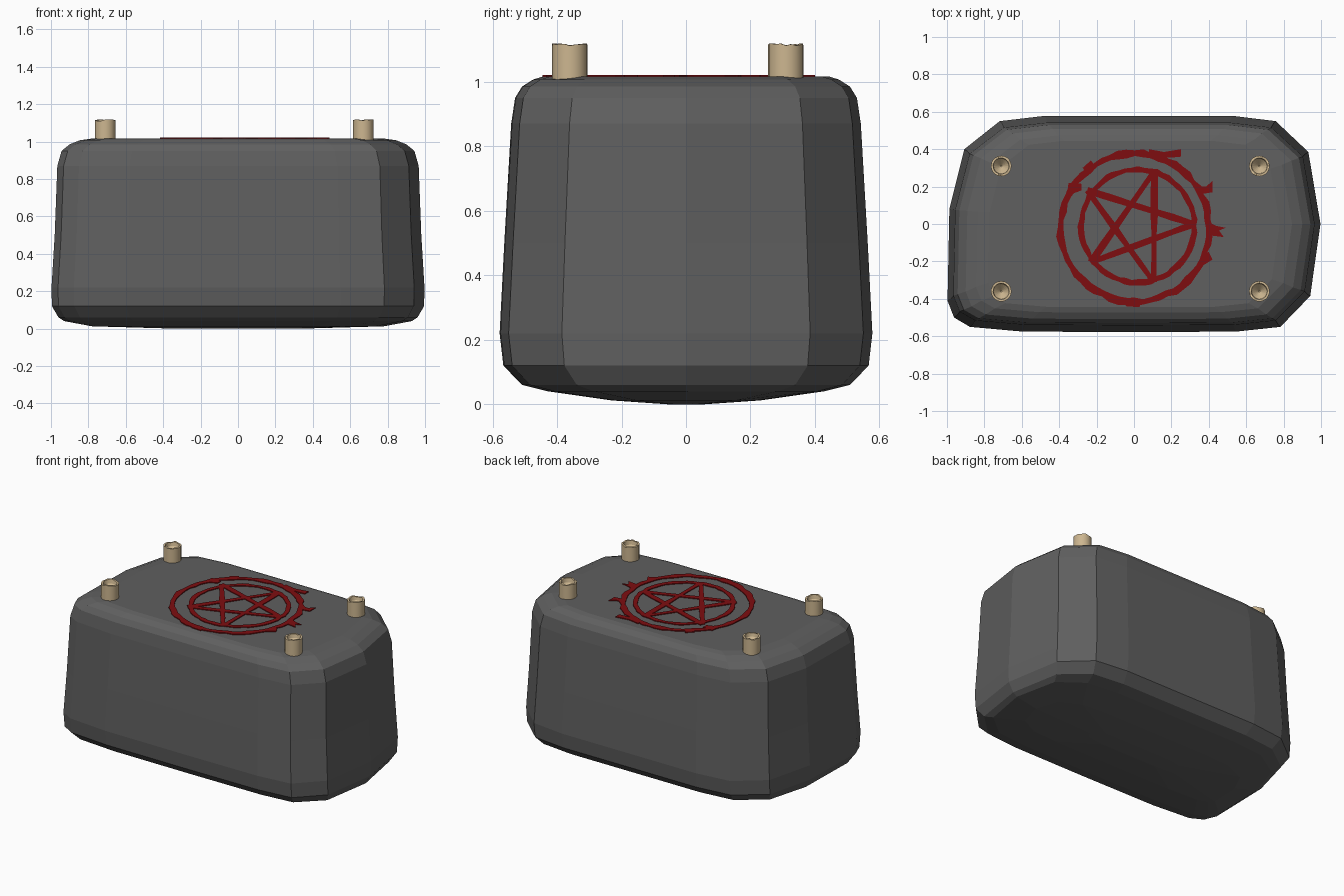
import bpy, bmesh, math, random
from mathutils import Vector

if "Cube" in bpy.data.objects:
    bpy.data.objects.remove(bpy.data.objects["Cube"])
random.seed(4)


def material(name, rgb):
    m = bpy.data.materials.new(name)
    m.diffuse_color = (*rgb, 1)
    m.use_nodes = True
    m.node_tree.nodes["Principled BSDF"].inputs["Base Color"].default_value = m.diffuse_color
    return m


stone = material("dark grey stone", (0.115, 0.115, 0.115))
wax = material("tan wax", (0.61, 0.47, 0.28))
paint = material("dark red paint", (0.21, 0.004, 0.005))


def finish(name, bm, mat):
    bmesh.ops.recalc_face_normals(bm, faces=bm.faces[:])
    me = bpy.data.meshes.new(name)
    bm.to_mesh(me)
    bm.free()
    me.materials.append(mat)
    ob = bpy.data.objects.new(name, me)
    bpy.context.collection.objects.link(ob)
    return ob


def loft(bm, rings, cap_ends=True):
    loops = [[bm.verts.new(p) for p in r] for r in rings]
    n = len(loops[0])
    for a, b in zip(loops, loops[1:]):
        for i in range(n):
            j = (i + 1) % n
            bm.faces.new((a[i], a[j], b[j], b[i]))
    if cap_ends:
        bm.faces.new(loops[0][::-1])
        bm.faces.new(loops[-1])


# Stone block: one irregular outline scaled through a height profile
outline = [(-0.6, -0.575), (0.0, -0.578), (0.55, -0.575), (0.785, -0.55), (0.945, -0.385),
           (1.0, 0.0), (0.935, 0.385), (0.76, 0.55), (0.53, 0.578), (-0.48, 0.578),
           (-0.72, 0.55), (-0.91, 0.40), (-0.99, 0.08), (-1.0, -0.41), (-0.965, -0.5), (-0.88, -0.55)]
profile = [(0.0, 0.35, 0.1), (0.012, 0.78, 0.40), (0.04, 0.93, 0.74), (0.06, 0.96, 0.88),
           (0.12, 0.995, 0.98), (0.22, 0.997, 1.0), (0.5, 0.98, 0.975), (0.87, 0.966, 0.938),
           (0.95, 0.943, 0.917), (0.985, 0.90, 0.88), (1.007, 0.845, 0.82), (1.016, 0.78, 0.77)]
bm = bmesh.new()
loft(bm, [[(x * sx, y * sy, z) for x, y in outline] for z, sx, sy in profile])
finish("stone_block", bm, stone)


# Candle stubs with an uneven rim and a hollow melted centre
def candle(name, cx, cy):
    n = 20
    rim = [1.114 + random.uniform(-0.005, 0.005) for _ in range(n)]

    def ring(r, z):
        return [(cx + r * math.cos(i * math.tau / n), cy + r * math.sin(i * math.tau / n),
                 z[i] if isinstance(z, list) else z) for i in range(n)]
    bm = bmesh.new()
    loft(bm, [ring(0.055, 0.995), ring(0.055, 1.08), ring(0.055, rim), ring(0.043, rim),
              ring(0.038, 1.09), ring(0.004, 1.055)])
    ob = finish(name, bm, wax)
    for p in ob.data.polygons:
        p.use_smooth = abs(p.normal.z) < 0.3 and len(p.vertices) == 4


for name, x, y in (("candle_front_left", -0.71, -0.36), ("candle_front_right", 0.67, -0.36),
                   ("candle_back_left", -0.71, 0.31), ("candle_back_right", 0.67, 0.31)):
    candle(name, x, y)

Z0, Z1 = 1.013, 1.0215


def plates(name, polys):
    bm = bmesh.new()
    for poly in polys:
        loft(bm, [[(x, y, z) for x, y in poly] for z in (Z0, Z1)])
    finish(name, bm, paint)


# Hand-painted rings with wobbly edges
def painted_ring(name, cx, cy, r, width, wobble, n=56):
    bm = bmesh.new()
    corners = []
    for i in range(n):
        a = i * math.tau / n
        ro = r + random.uniform(-wobble, wobble)
        ri = r - width + random.uniform(-wobble, wobble) * 0.7
        c, s = math.cos(a), math.sin(a)
        corners.append([(cx + q * c, cy + q * s, z)
                        for q, z in ((ri, Z0), (ro, Z0), (ro, Z1), (ri, Z1))])
    loft(bm, corners + corners[:1], False)
    bmesh.ops.remove_doubles(bm, verts=bm.verts[:], dist=1e-5)
    finish(name, bm, paint)


painted_ring("inner_painted_ring", 0.02, -0.01, 0.317, 0.029, 0.005)
painted_ring("outer_painted_ring", 0.005, -0.02, 0.415, 0.036, 0.009)

# Five brush strokes between alternate star tips
tips = [Vector(p) for p in ((0.32, 0.0), (0.11, 0.285), (-0.25, 0.18), (-0.23, -0.205), (0.105, -0.31))]
strokes = []
for i in range(5):
    a, b = tips[i], tips[(i + 2) % 5]
    d = (b - a).normalized()
    side = Vector((-d.y, d.x))
    steps = [(t, random.uniform(0.012, 0.02)) for t in (0, 0.2, 0.4, 0.6, 0.8, 1)]
    strokes.append([a.lerp(b, t) - side * w for t, w in steps] +
                   [a.lerp(b, t) + side * w for t, w in reversed(steps)])
plates("painted_star", strokes)

# Stray paint splashes on the outer ring
plates("paint_splashes", [
    [(0.08, 0.36), (0.20, 0.355), (0.25, 0.36), (0.25, 0.40), (0.16, 0.385), (0.08, 0.40)],
    [(0.36, 0.16), (0.42, 0.17), (0.42, 0.23), (0.385, 0.20), (0.34, 0.20)],
    [(0.40, -0.06), (0.48, -0.07), (0.455, -0.035), (0.49, -0.02), (0.44, -0.01), (0.40, 0.01)],
    [(-0.36, 0.15), (-0.28, 0.18), (-0.28, 0.215), (-0.35, 0.22)],
    [(-0.25, 0.27), (-0.20, 0.30), (-0.23, 0.34), (-0.275, 0.30)],
    [(0.34, -0.24), (0.42, -0.19), (0.40, -0.15), (0.36, -0.16)],
    [(-0.07, -0.40), (0.04, -0.40), (0.03, -0.445), (-0.04, -0.44)],
])
